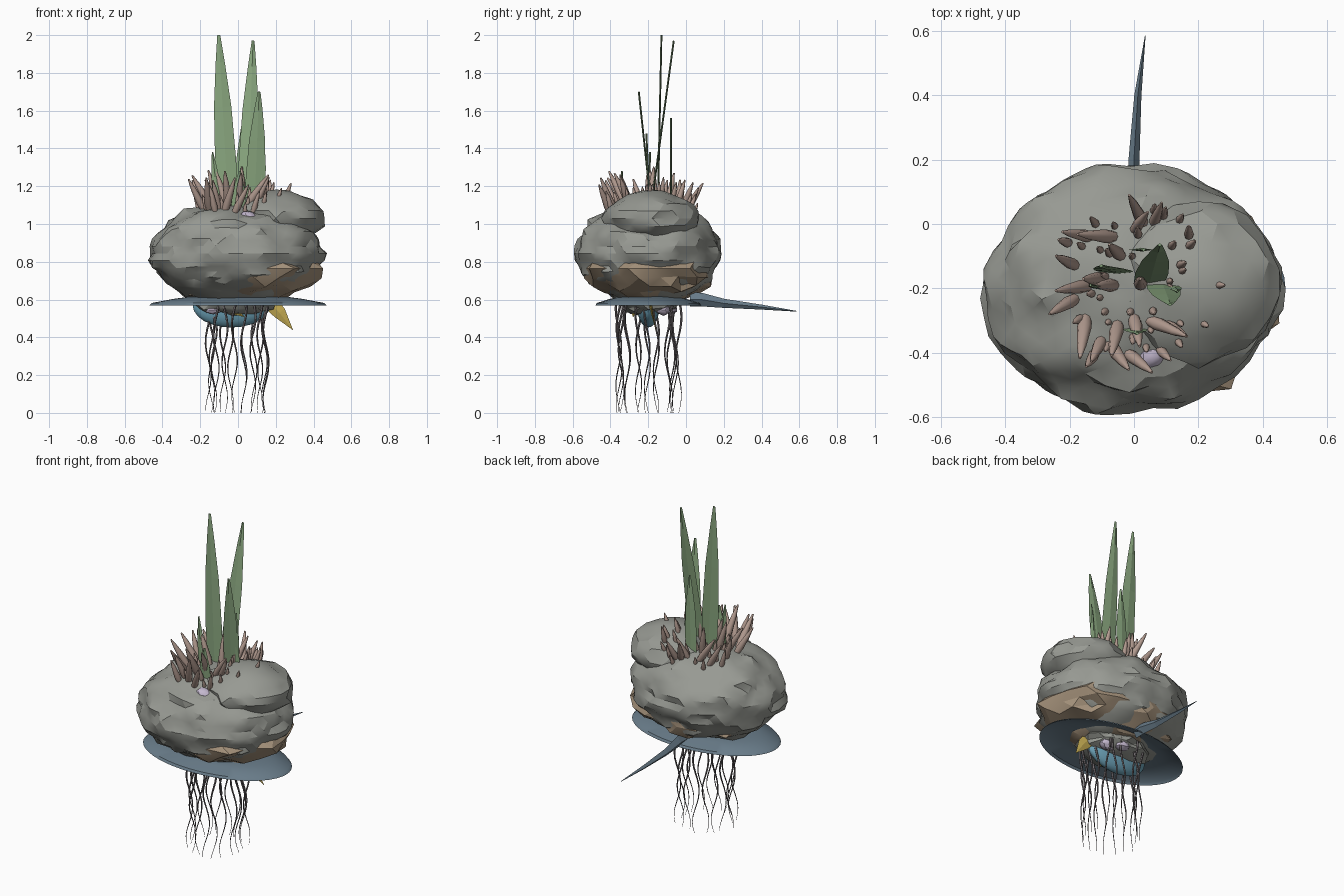
import bpy, bmesh, math, random
from mathutils import Vector, noise
from mathutils.bvhtree import BVHTree

if "Cube" in bpy.data.objects:
    bpy.data.objects.remove(bpy.data.objects["Cube"])

random.seed(4)


def material(name, rgb):
    m = bpy.data.materials.new(name)
    m.diffuse_color = (*rgb, 1)
    m.use_nodes = True
    m.node_tree.nodes["Principled BSDF"].inputs["Base Color"].default_value = m.diffuse_color
    return m


STONE = material("stone", (0.31, 0.32, 0.29))
EARTH = material("earth", (0.38, 0.29, 0.20))
SLATE = material("slate_blue", (0.14, 0.20, 0.25))
BLUE = material("blue", (0.16, 0.38, 0.50))
GREEN = material("leaf_green", (0.25, 0.38, 0.21))
BROWN = material("spike_brown", (0.45, 0.33, 0.28))
DARK = material("root_dark", (0.17, 0.15, 0.16))
GOLD = material("gold", (0.65, 0.48, 0.10))
LILAC = material("lilac", (0.55, 0.48, 0.62))


def finish(name, bm, mat, angle=None):
    bmesh.ops.recalc_face_normals(bm, faces=bm.faces)
    me = bpy.data.meshes.new(name)
    bm.to_mesh(me)
    bm.free()
    ob = bpy.data.objects.new(name, me)
    bpy.context.collection.objects.link(ob)
    me.materials.append(mat)
    if angle:
        bpy.ops.object.select_all(action='DESELECT')
        ob.select_set(True)
        bpy.context.view_layer.objects.active = ob
        bpy.ops.object.shade_smooth_by_angle(angle=math.radians(angle))
    return ob


def tube(bm, points, radii, sides=6):
    """Sweep an elliptical ring (half width, half depth) along points."""
    pts = [Vector(p) for p in points]
    rings = []
    for i, p in enumerate(pts):
        t = (pts[min(i + 1, len(pts) - 1)] - pts[max(i - 1, 0)]).normalized()
        a = Vector((1, 0, 0))
        a = (a - t * a.dot(t)).normalized()
        b = t.cross(a)
        w, d = radii[i]
        rings.append([bm.verts.new(p + a * w * math.cos(k * math.tau / sides)
                                   + b * d * math.sin(k * math.tau / sides))
                      for k in range(sides)])
    for r, s in zip(rings, rings[1:]):
        for k in range(sides):
            j = (k + 1) % sides
            bm.faces.new((r[k], r[j], s[j], s[k]))
    bm.faces.new(rings[0][::-1])
    bm.faces.new(rings[-1])


def boulder(name, centre, radii, mat, rough, seed, subdiv=4, freq=3.0):
    bm = bmesh.new()
    bmesh.ops.create_icosphere(bm, subdivisions=subdiv, radius=1)
    off = Vector((seed * 7.3, seed * 3.1, seed * 5.7))
    for v in bm.verts:
        n = v.co.normalized()
        h = noise.noise(n * freq + off) + 0.45 * noise.noise(n * freq * 2.5 + off)
        # stretched noise gives layered horizontal ledges
        h += 0.4 * noise.noise(Vector((n.x * 2, n.y * 2, n.z * 8)) + off)
        v.co = Vector(c + r * k * (1 + rough * h) for c, r, k in zip(centre, radii, n))
    return finish(name, bm, mat, 25)


# Rock mass: broad body, raised right lobe, earth layer poking through low down
rocks = [boulder("rock_body", (-0.01, -0.20, 0.845), (0.455, 0.38, 0.27), STONE, 0.09, 1),
         boulder("rock_lobe", (0.20, -0.18, 1.03), (0.25, 0.25, 0.145), STONE, 0.12, 2, 3)]
boulder("earth_layer", (0.03, -0.19, 0.765), (0.40, 0.345, 0.175), EARTH, 0.22, 3, 3)
boulder("rock_underside", (-0.01, -0.20, 0.59), (0.22, 0.16, 0.075), STONE, 0.15, 5, 3)
trees = [BVHTree.FromPolygons([v.co for v in o.data.vertices],
                              [p.vertices[:] for p in o.data.polygons]) for o in rocks]


def ground(x, y):
    hits = [t.ray_cast(Vector((x, y, 3)), Vector((0, 0, -1)))[0] for t in trees]
    return max([h.z for h in hits if h] or [1.0])


# Oval brim under the rock: shallow open dome
bm = bmesh.new()
rings = []
for r, z in [(1, 0.568), (0.97, 0.582), (0.72, 0.604), (0.5, 0.618), (0.42, 0.61)]:
    rings.append([bm.verts.new((0.47 * r * math.cos(k * math.tau / 48),
                                -0.20 + 0.28 * r * math.sin(k * math.tau / 48), z))
                  for k in range(48)])
for a, b in zip(rings, rings[1:]):
    for k in range(48):
        j = (k + 1) % 48
        bm.faces.new((a[k], a[j], b[j], b[k]))
finish("brim", bm, SLATE, 40)

# Tail spine at the back
bm = bmesh.new()
tube(bm, [(0, 0.02, 0.60), (0, 0.08, 0.60), (0, 0.20, 0.58), (0.012, 0.40, 0.56), (0.035, 0.585, 0.538)],
     [(0.022, 0.037), (0.022, 0.036), (0.017, 0.024), (0.011, 0.013), (0.001, 0.002)], 4)
finish("tail_spine", bm, SLATE)

# Blue keel hanging below
bm = bmesh.new()
bmesh.ops.create_uvsphere(bm, u_segments=24, v_segments=12, radius=1)
for v in bm.verts:
    v.co = (-0.035 + 0.205 * v.co.x, -0.20 + 0.06 * v.co.y, 0.57 + 0.118 * v.co.z)
finish("blue_keel", bm, BLUE, 40)

# Gold fins
bm = bmesh.new()
tube(bm, [(0.17, -0.19, 0.585), (0.22, -0.18, 0.53), (0.29, -0.16, 0.44)],
     [(0.04, 0.008), (0.035, 0.006), (0.001, 0.001)], 4)
tube(bm, [(-0.06, -0.27, 0.56), (0.03, -0.28, 0.51)], [(0.03, 0.03), (0.002, 0.002)], 4)
finish("gold_fins", bm, GOLD)

# Lilac nodules: one on the front slope, a few underneath
for i, (x, y, z, r) in enumerate([(0.05, -0.41, 1.04, 0.035), (0.10, -0.12, 0.545, 0.035),
                                  (0.02, -0.08, 0.55, 0.035), (-0.13, -0.28, 0.545, 0.03)]):
    boulder(f"lilac_nodule_{i + 1}", (x, y, z), (r * 1.3, r, r * 0.8), LILAC, 0.2, 10 + i, 2)

# Hanging roots: a ring of thin wavy strands
bm = bmesh.new()
N, STEPS = 18, 16
for i in range(N):
    ang = i * math.tau / N + random.uniform(-0.08, 0.08)
    rad = 0.16 + random.uniform(-0.015, 0.01)
    phase = random.uniform(0, math.tau)
    pts, radii = [], []
    for s in range(STEPS + 1):
        f = s / STEPS
        pts.append((rad * math.cos(ang) + 0.015 * math.sin(f * 10 + phase),
                    -0.20 + rad * math.sin(ang) + 0.015 * math.cos(f * 9 + phase), 0.585 * (1 - f)))
        w = 0.006 * (1 - f) + 0.001
        radii.append((w, w))
    tube(bm, pts, radii, 5)
finish("hanging_roots", bm, DARK, 60)

# Tall blades: base, tip, half width
BLADES = [((-0.05, -0.15, 1.05), (-0.102, -0.13, 2.00), 0.056),
          ((0.045, -0.19, 1.05), (0.080, -0.065, 1.97), 0.052),
          ((0.085, -0.18, 1.05), (0.112, -0.25, 1.70), 0.052),
          ((0.02, -0.08, 1.05), (0.03, -0.08, 1.56), 0.040),
          ((0.12, -0.19, 1.05), (0.135, -0.21, 1.48), 0.022),
          ((-0.10, -0.20, 1.05), (-0.135, -0.19, 1.38), 0.025),
          ((0.00, -0.32, 1.00), (0.01, -0.34, 1.28), 0.040)]
for i, (a, b, w) in enumerate(BLADES):
    bm = bmesh.new()
    a, b = Vector(a), Vector(b)
    tube(bm, [a.lerp(b, f) for f in (0, 0.3, 0.6, 0.85, 1)],
         [(w * k, 0.005) for k in (0.9, 1.0, 0.82, 0.43, 0.14)], 4)
    finish(f"leaf_blade_{i + 1}", bm, GREEN)

# Large spikes: base x, y, lean x, lean y, length
SPIKES = [(-0.06, -0.04, -0.7, 0.05, 0.20), (-0.13, -0.04, -0.6, 0.1, 0.18), (0.03, 0.0, -0.3, 0.6, 0.18),
          (0.0, -0.02, 0.3, 0.4, 0.16), (0.06, 0.0, 0.2, 0.5, 0.15), (-0.14, -0.19, -0.6, -0.1, 0.20),
          (-0.10, -0.17, -0.3, 0.0, 0.20), (-0.06, -0.19, -0.3, 0.0, 0.20), (-0.18, -0.23, -0.5, -0.3, 0.19),
          (-0.15, -0.29, -0.1, -0.7, 0.22), (-0.10, -0.36, -0.2, -0.4, 0.18), (-0.07, -0.38, 0.3, -0.4, 0.20),
          (-0.02, -0.40, 0.5, -0.4, 0.18), (0.0, -0.29, 0.1, -0.5, 0.20), (0.05, -0.30, 0.7, -0.3, 0.20),
          (-0.05, -0.31, -0.1, -0.5, 0.22), (0.02, -0.19, 0.0, 0.1, 0.20), (0.10, -0.31, 0.5, -0.3, 0.15),
          (-0.18, -0.13, -0.4, 0.2, 0.17), (-0.04, -0.10, -0.2, 0.2, 0.19), (0.17, -0.04, 0.0, 0.3, 0.12),
          (-0.12, -0.40, -0.2, -0.3, 0.15), (0.08, -0.39, 0.3, -0.3, 0.12), (-0.20, -0.06, -0.3, 0.1, 0.12)]
# Small spikes scattered around them
for i in range(36):
    ang, q = i * 2.39996, math.sqrt(random.uniform(0.1, 1))
    SPIKES.append((0.02 + 0.24 * q * math.cos(ang), -0.19 + 0.23 * q * math.sin(ang),
                   0.4 * q * math.cos(ang), 0.4 * q * math.sin(ang), random.uniform(0.05, 0.10)))
bm = bmesh.new()
for x, y, lx, ly, length in SPIKES:
    d = Vector((lx, ly, 1)).normalized()
    p = Vector((x, y, ground(x, y) - 0.015))
    w = 0.007 + 0.072 * length
    tube(bm, [p + d * length * f for f in (0, 0.25, 0.7, 1.0)],
         [(w * k, w * k) for k in (0.8, 1, 0.65, 0.2)], 8)
finish("crown_spikes", bm, BROWN, 50)
